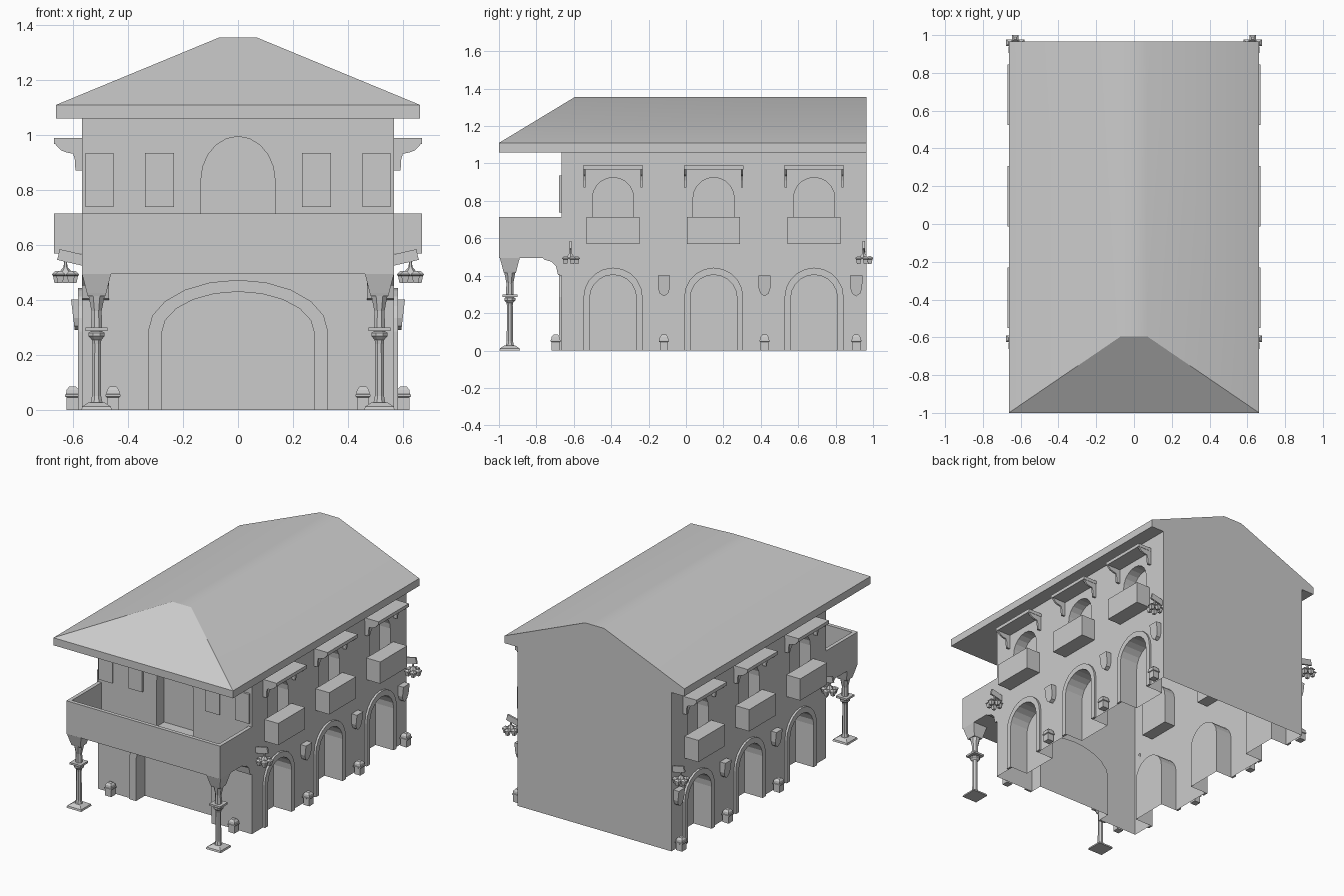
import bpy, bmesh
from math import pi, cos, sin, radians
from mathutils import Matrix, Vector

if "Cube" in bpy.data.objects:
    bpy.data.objects.remove(bpy.data.objects["Cube"], do_unlink=True)

STONE = (0.6, 0.6, 0.6, 1)
stone = bpy.data.materials.new("pale_grey_stone")
stone.use_nodes = True
stone.diffuse_color = STONE
stone.node_tree.nodes["Principled BSDF"].inputs["Base Color"].default_value = STONE

WALL, FRONT, BACK, EAVES = 0.568, -0.665, 0.965, 1.06
BAYS = (-0.39, 0.148, 0.685)
SIDES = (-1, 1)


def make(name, bm):
    bmesh.ops.recalc_face_normals(bm, faces=bm.faces)
    mesh = bpy.data.meshes.new(name)
    bm.to_mesh(mesh)
    bm.free()
    mesh.materials.append(stone)
    ob = bpy.data.objects.new(name, mesh)
    bpy.context.collection.objects.link(ob)
    return ob


def box(name, lo, hi, tilt=0):
    lo, hi = Vector(lo), Vector(hi)
    bm = bmesh.new()
    bmesh.ops.create_cube(bm, size=1)
    bmesh.ops.scale(bm, vec=hi - lo, verts=bm.verts)
    bmesh.ops.rotate(bm, matrix=Matrix.Rotation(tilt, 3, 'Y'), verts=bm.verts)
    bmesh.ops.translate(bm, vec=(lo + hi) / 2, verts=bm.verts)
    return make(name, bm)


def prism(name, points, axis, a, b):
    """Extrude a profile along x (points are y, z) or along y (points are x, z)."""
    bm = bmesh.new()
    place = (lambda u, v, d: (d, u, v)) if axis == 'x' else (lambda u, v, d: (u, d, v))
    face = bm.faces.new([bm.verts.new(place(u, v, a)) for u, v in points])
    out = bmesh.ops.extrude_face_region(bm, geom=[face])["geom"]
    move = (b - a, 0, 0) if axis == 'x' else (0, b - a, 0)
    bmesh.ops.translate(bm, vec=move, verts=[g for g in out if isinstance(g, bmesh.types.BMVert)])
    return make(name, bm)


def turned(name, profile, sides, at, turn=0.0):
    """Stack rings of (radius, z) into a closed turned part."""
    bm = bmesh.new()
    rings = [[bm.verts.new((at[0] + r * cos(turn + 2 * pi * i / sides),
                            at[1] + r * sin(turn + 2 * pi * i / sides), at[2] + z))
              for i in range(sides)] for r, z in profile]
    for low, high in zip(rings, rings[1:]):
        for i in range(sides):
            j = (i + 1) % sides
            bm.faces.new((low[i], low[j], high[j], high[i]))
    bm.faces.new(rings[0])
    bm.faces.new(rings[-1])
    return make(name, bm)


def square(name, profile, at):
    return turned(name, [(h * 2 ** 0.5, z) for h, z in profile], 4, at, pi / 4)


def curve(c, half, spring, rise, n=10):
    return [(c + half * cos(pi * i / n), spring + rise * sin(pi * i / n)) for i in range(n + 1)]


def arch(c, half, spring, rise, base):
    return [(c + half, base)] + curve(c, half, spring, rise) + [(c - half, base)]


def trim(c, outer, inner):
    """Arched band between two (half width, spring, rise) outlines."""
    return arch(c, *outer, 0) + arch(c, *inner, 0)[::-1]


# House body with arched recesses, open underneath
body = box("house_walls", (-WALL, FRONT, 0), (WALL, BACK, EAVES))
cutters = [prism("front_gate_cutter", arch(0, 0.278, 0.28, 0.15, -0.1), 'y', FRONT - 0.1, FRONT + 0.08),
           prism("terrace_door_cutter", arch(0, 0.135, 0.835, 0.16, 0.53), 'y', FRONT - 0.1, FRONT + 0.08)]
for s in SIDES:
    for y in BAYS:
        cutters += [
            prism("side_door_cutter", arch(y, 0.125, 0.28, 0.125, -0.1), 'x', s * (WALL + 0.1), s * (WALL - 0.12)),
            prism("side_window_cutter", arch(y, 0.11, 0.815, 0.11, 0.62), 'x', s * (WALL + 0.1), s * (WALL - 0.08))]
bpy.context.view_layer.objects.active = body
for c in cutters:
    c.hide_render = True
    mod = body.modifiers.new("recess", 'BOOLEAN')
    mod.operation, mod.solver, mod.object = 'DIFFERENCE', 'EXACT', c
    bpy.ops.object.modifier_apply(modifier=mod.name)
for c in cutters:
    bpy.data.objects.remove(c, do_unlink=True)
bm = bmesh.new()
bm.from_mesh(body.data)
bm.normal_update()
floor = [f for f in bm.faces if f.normal.z < -0.9 and f.calc_center_median().z < 0.01]
bmesh.ops.delete(bm, geom=floor, context='FACES')
bm.to_mesh(body.data)
bm.free()

# Roof hipped at the front, with a flush gable at the back
EAVE, RIDGE = 0.663, 0.07
box("roof_fascia", (-EAVE, -1, EAVES), (EAVE, BACK, 1.11))
bm = bmesh.new()
fl, fr, br, bl = [bm.verts.new((x, y, 1.11)) for x, y in
                  ((-EAVE, -1), (EAVE, -1), (EAVE, BACK), (-EAVE, BACK))]
rfl, rfr, rbr, rbl = [bm.verts.new((x, y, 1.355)) for x, y in
                      ((-RIDGE, -0.595), (RIDGE, -0.595), (RIDGE, BACK), (-RIDGE, BACK))]
for f in ((fl, fr, rfr, rfl), (fr, br, rbr, rfr), (br, bl, rbl, rbr), (bl, fl, rfl, rbl),
          (rfl, rfr, rbr, rbl)):
    bm.faces.new(f)
roof = make("roof", bm)
bpy.context.view_layer.objects.active = roof
roof.select_set(True)
bpy.ops.object.shade_smooth_by_angle(angle=radians(30))
roof.select_set(False)

# Front terrace
T = 0.025
box("terrace_floor", (-WALL, -1, 0.495), (WALL, FRONT, 0.53))
box("terrace_front_parapet", (-WALL, -1, 0.495), (WALL, -1 + T, 0.715))
for s in SIDES:
    box("terrace_side_parapet", (min(s * WALL, s * (WALL - T)), -1, 0.495),
        (max(s * WALL, s * (WALL - T)), FRONT, 0.715))
    prism("terrace_wall_bracket", [(FRONT, 0.5), (-0.77, 0.5), (-0.755, 0.485), (-0.72, 0.475),
                                   (-0.695, 0.45), (-0.685, 0.405), (FRONT, 0.4)],
          'x', s * 0.47, s * WALL)
    # Corner columns
    at = (s * 0.515, -0.942, 0)
    square("column_base", [(0.055, 0), (0.052, 0.012), (0.03, 0.026)], at)
    turned("column_shaft", [(0.025, 0.02), (0.018, 0.05), (0.017, 0.24), (0.019, 0.255), (0.032, 0.268),
                            (0.032, 0.28), (0.022, 0.286), (0.022, 0.30), (0.02, 0.36), (0.034, 0.425)], 8, at, pi / 8)
    square("column_collar", [(0.04, 0.287), (0.04, 0.3)], at)
    square("column_capital", [(0.032, 0.415), (0.035, 0.425), (0.053, 0.495)], at)

# Front gate surround, shuttered windows
prism("front_gate_trim", trim(0, (0.328, 0.285, 0.188), (0.278, 0.28, 0.15)), 'y', FRONT - 0.014, FRONT)
for s in SIDES:
    for name, a, b, d in (("outer_shutter", 0.453, 0.555, 0.014), ("window_pane", 0.338, 0.453, 0.005),
                          ("inner_shutter", 0.233, 0.338, 0.014)):
        prism(name, [(s * a, 0.738), (s * b, 0.738), (s * b, 0.935), (s * a, 0.935)], 'y', FRONT - d, FRONT)


def bollard(x, y):
    square("bollard_post", [(0.022, 0), (0.022, 0.045), (0.027, 0.048), (0.027, 0.055),
                            (0.024, 0.057), (0.022, 0.073), (0.012, 0.085)], (x, y, 0))


def lantern(s, y):
    x = s * 0.628
    arm = sorted((s * (WALL - 0.005), s * 0.655))
    box("lantern_arm", (arm[0], y - 0.006, 0.535), (arm[1], y + 0.006, 0.575), -s * radians(13))
    turned("lantern_spire", [(0.026, 0.49), (0.02, 0.505), (0.007, 0.52), (0.004, 0.555)], 6, (x, y, 0))
    for i in range(5):
        a = 2 * pi * i / 5 + pi / 2
        square("lantern_cup", [(0.009, 0.462), (0.014, 0.488), (0.017, 0.49), (0.017, 0.495), (0.006, 0.505)],
               (x + 0.033 * cos(a), y + 0.033 * sin(a), 0))


# Side walls: doors, windows with boxes and canopies, shields, lanterns, bollards
for s in SIDES:
    for y in BAYS:
        prism("side_door_trim", trim(y, (0.158, 0.285, 0.158), (0.125, 0.28, 0.125)), 'x', s * WALL, s * (WALL + 0.014))
        prism("window_balcony", [(y - 0.142, 0.57), (y + 0.142, 0.57), (y + 0.142, 0.715), (y - 0.142, 0.715)],
              'x', s * WALL, s * 0.67)
        prism("window_canopy", [(y - 0.16, 0.968), (y + 0.16, 0.968), (y + 0.16, 0.99), (y - 0.16, 0.99)],
              'x', s * WALL, s * 0.67)
        for e in SIDES:
            prism("canopy_bracket", [(s * u, v) for u, v in (
                (WALL, 0.97), (0.668, 0.97), (0.645, 0.945), (0.625, 0.937), (0.6, 0.932),
                (0.594, 0.91), (0.592, 0.872), (WALL, 0.872))],
                'y', y + e * 0.146, y + e * 0.158)
    for y in (-0.118, 0.42, 0.91):
        bollard(s * 0.602, y)
        shield = [(y + u, v) for u, v in ((-0.033, 0.402), (0.033, 0.402), (0.032, 0.335), (0.022, 0.305),
                                          (0, 0.29), (-0.022, 0.305), (-0.032, 0.335))]
        plaque = prism("wall_shield", shield, 'x', s * WALL, s * 0.608)
        for v in plaque.data.vertices:
            if abs(v.co.x) > 0.59:
                v.co.x -= s * (0.402 - v.co.z) * 0.12
    bollard(s * 0.455, -0.697)
    lantern(s, -0.618)
    lantern(s, 0.95)
